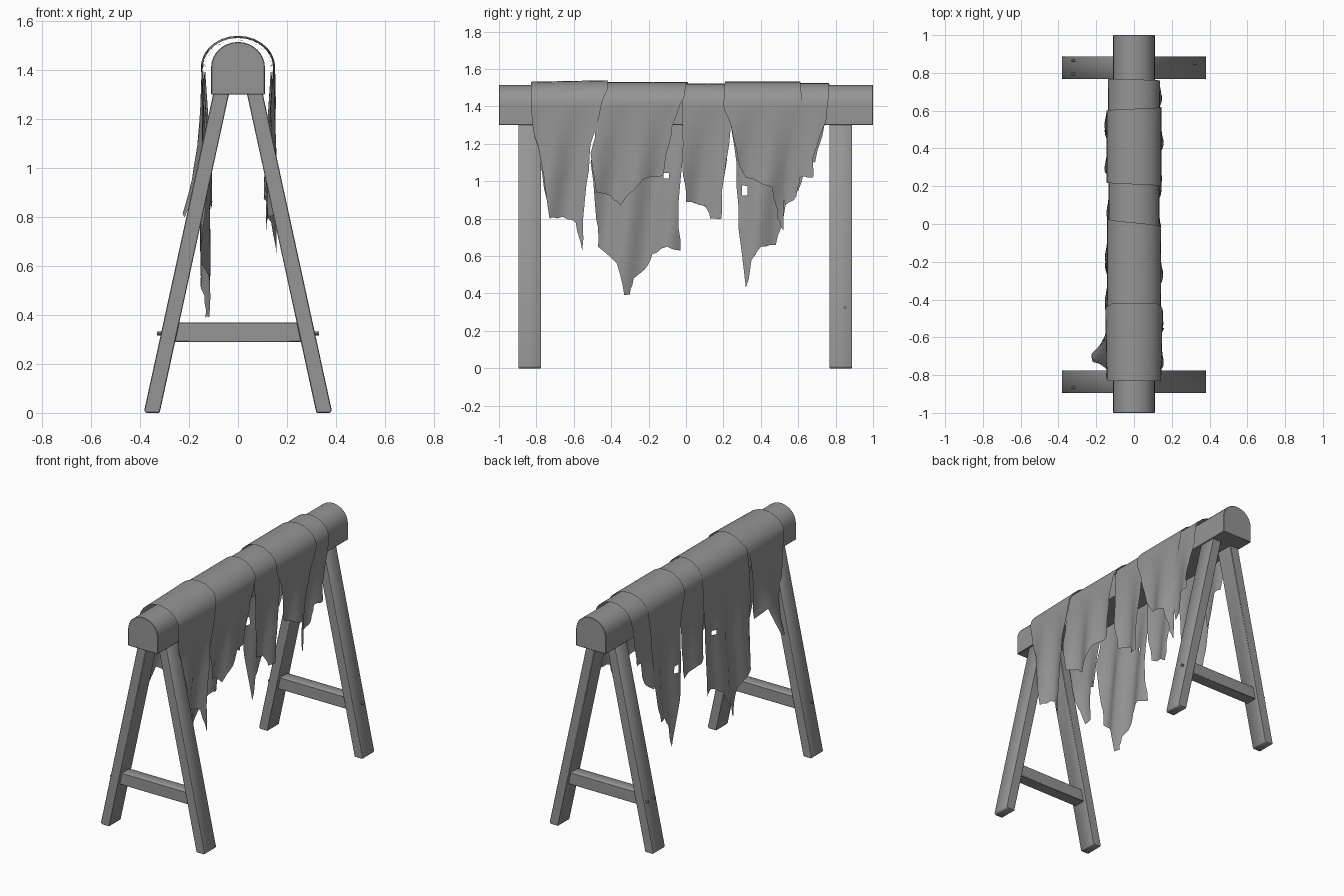
import bpy, bmesh, math, random
from mathutils import Vector

if "Cube" in bpy.data.objects:
    bpy.data.objects.remove(bpy.data.objects["Cube"])
random.seed(4)

grey = bpy.data.materials.new("dark_grey")
grey.diffuse_color = (0.3, 0.3, 0.3, 1)
grey.use_nodes = True
grey.node_tree.nodes["Principled BSDF"].inputs["Base Color"].default_value = grey.diffuse_color

def finish(bm, name):
    me = bpy.data.meshes.new(name)
    bm.to_mesh(me)
    bm.free()
    me.materials.append(grey)
    ob = bpy.data.objects.new(name, me)
    bpy.context.collection.objects.link(ob)
    bpy.ops.object.select_all(action='DESELECT')
    ob.select_set(True)
    bpy.context.view_layer.objects.active = ob
    bpy.ops.object.shade_smooth_by_angle(angle=math.radians(40))
    return ob

def prism(name, profile, y0, y1, bevel=0.003):
    """Extrude an x-z profile along y."""
    bm = bmesh.new()
    f = bm.faces.new([bm.verts.new((x, y0, z)) for x, z in profile])
    r = bmesh.ops.extrude_face_region(bm, geom=[f])
    vs = [v for v in r['geom'] if isinstance(v, bmesh.types.BMVert)]
    bmesh.ops.translate(bm, verts=vs, vec=(0, y1 - y0, 0))
    bmesh.ops.recalc_face_normals(bm, faces=bm.faces)
    sharp = [e for e in bm.edges if e.calc_face_angle(0) > 0.7]
    bmesh.ops.bevel(bm, geom=sharp, offset=bevel, segments=1, affect='EDGES')
    return finish(bm, name)

# Round-topped beam
R, ZC = 0.11, 1.41
arch = [(R * math.cos(a), ZC + 0.105 * math.sin(a))
        for a in (math.pi * i / 16 for i in range(17))]
prism("beam", [(-R, 1.30), (R, 1.30)] + arch, -1, 1)

# A-frame legs and cross bars
for end, y0, y1 in (("front", -0.895, -0.775), ("back", 0.767, 0.887)):
    ym = (y0 + y1) / 2
    for side, s in (("left", -1), ("right", 1)):
        prism(f"{end}_{side}_leg", [(s * x, z) for x, z in
              ((0.035, 1.31), (0.10, 1.31), (0.383, 0.01), (0.376, 0), (0.32, 0))], y0, y1)
    prism(f"{end}_cross_bar", [(-0.275, 0.29), (0.275, 0.29), (0.255, 0.37), (-0.255, 0.37)],
          ym - 0.04, ym + 0.04)

# Nails through the legs
for i, (s, y) in enumerate(((1, .85), (-1, .865), (-1, .795), (-1, -.865))):
    bm = bmesh.new()
    bmesh.ops.create_cone(bm, cap_ends=True, segments=8, radius1=0.008,
                          radius2=0.008, depth=0.05)
    for v in bm.verts:
        v.co = Vector((s * (0.305 + v.co.z), y + v.co.x, 0.325 + v.co.y))
    bmesh.ops.recalc_face_normals(bm, faces=bm.faces)
    finish(bm, f"nail_{i + 1}")

# Torn cloth: flat (y, arc length) outline, diced and wrapped over the beam
T0 = 0.13 * math.pi / 2

def ragged(pts):
    out = []
    for (ya, ta), (yb, tb) in zip(pts, pts[1:] + pts[:1]):
        out.append((ya, ta))
        if ta * tb > 0:
            for k in (1, 2):
                out.append((ya + (yb - ya) * k / 3 + random.uniform(-.006, .006),
                            ta + (tb - ta) * k / 3 + random.uniform(-.006, .006)))
    return out

def strip(name, right, left, r, flare=0.0, hole=None, tilt=0.0):
    pts = [(y, T0 + ZC - z) for y, z in right] + [(y, -(T0 + ZC - z)) for y, z in reversed(left)]
    y_mid = (right[0][0] + right[-1][0]) / 2
    bm = bmesh.new()
    bm.faces.new([bm.verts.new((y, t, 0)) for y, t in ragged(pts)])
    bmesh.ops.triangulate(bm, faces=bm.faces)
    for n, axis, lim in (((1, 0, 0), 0, 0.9), ((0, 1, 0), 1, 1.3)):
        step = 0.03
        for i in range(int(-lim / step), int(lim / step) + 1):
            co = Vector((0, 0, 0))
            co[axis] = i * step
            bmesh.ops.bisect_plane(bm, geom=bm.verts[:] + bm.edges[:] + bm.faces[:],
                                   plane_co=co, plane_no=n, dist=1e-5)
    if hole:
        hy, ht = hole[0], -(T0 + ZC - hole[1])
        gone = [f for f in bm.faces if abs(f.calc_center_median().x - hy) < 0.014
                and abs(f.calc_center_median().y - ht) < 0.02]
        bmesh.ops.delete(bm, geom=gone, context='FACES')
    for v in bm.verts:
        y, t = v.co.x, v.co.y
        s = 1 if t >= 0 else -1
        a = min(abs(t) / T0, 1) * math.pi / 2
        d = max(abs(t) - T0, 0)
        rr = r + tilt * (y - y_mid)
        x = (rr + 0.022) * math.sin(a)
        x += min(d, 0.4) * 0.05 * math.sin(y * 27 + s * 1.3 + d * 3) - 0.02 * min(d, 0.5)
        if s < 0:
            x += flare * d * d * math.exp(-((y + 0.72) / 0.09) ** 2)
        v.co = Vector((s * x, y, ZC + rr * math.cos(a) - d))
    bmesh.ops.recalc_face_normals(bm, faces=bm.faces)
    finish(bm, name)

strip("cloth_front",
      [(-.83, 1.45), (-.82, 1.3), (-.78, 1.13), (-.73, .8), (-.66, .81), (-.59, .78), (-.555, .63),
       (-.55, .8), (-.53, 1.0), (-.51, 1.2), (-.45, 1.42), (-.42, 1.5)],
      [(-.83, 1.45), (-.8, 1.2), (-.77, 1.05), (-.73, .8), (-.68, .83), (-.62, 1.0),
       (-.54, .95), (-.51, 1.2), (-.45, 1.42), (-.42, 1.5)], 0.126, flare=0.24, tilt=0.02)
strip("cloth_large",
      [(-.46, 1.4), (-.51, 1.15), (-.48, .94), (-.4, .92), (-.35, .87), (-.23, 1.01), (-.12, 1.03),
       (-.09, 1.2), (-.06, 1.33), (-.01, 1.45)],
      [(-.45, 1.4), (-.51, 1.1), (-.48, .8), (-.47, .65), (-.37, .56), (-.33, .39), (-.30, .39),
       (-.28, .48), (-.22, .53), (-.18, .61), (-.1, .65), (-.03, .63), (-.04, .8), (-.02, 1.1),
       (.03, 1.4)], 0.121, hole=(-.1, 1.03))
strip("cloth_narrow",
      [(-.02, 1.4), (-.02, 1.1), (0, .89), (.1, .87), (.13, .8), (.19, .8), (.2, 1.0),
       (.24, 1.3), (.24, 1.4)],
      [(-.02, 1.4), (-.01, 1.1), (.01, .9), (.11, .86), (.17, .82), (.2, 1.0),
       (.24, 1.3), (.24, 1.4)], 0.113)
strip("cloth_pointed",
      [(.2, 1.4), (.24, 1.3), (.28, 1.1), (.32, 1.02), (.46, .97), (.49, .8), (.52, .74),
       (.53, 1.1), (.58, 1.3), (.62, 1.4)],
      [(.22, 1.4), (.27, 1.1), (.28, .75), (.32, .43), (.35, .58), (.4, .65), (.48, .66),
       (.52, .8), (.55, 1.0), (.6, 1.4)], 0.123, hole=(.32, .95))
strip("cloth_back",
      [(.52, 1.4), (.5, 1.1), (.53, .87), (.59, .92), (.61, 1.02), (.68, 1.02), (.68, 1.13),
       (.74, 1.3), (.76, 1.42)],
      [(.55, 1.4), (.52, 1.0), (.54, .9), (.6, .95), (.64, 1.1), (.69, 1.1), (.74, 1.3),
       (.77, 1.42)], 0.115)
